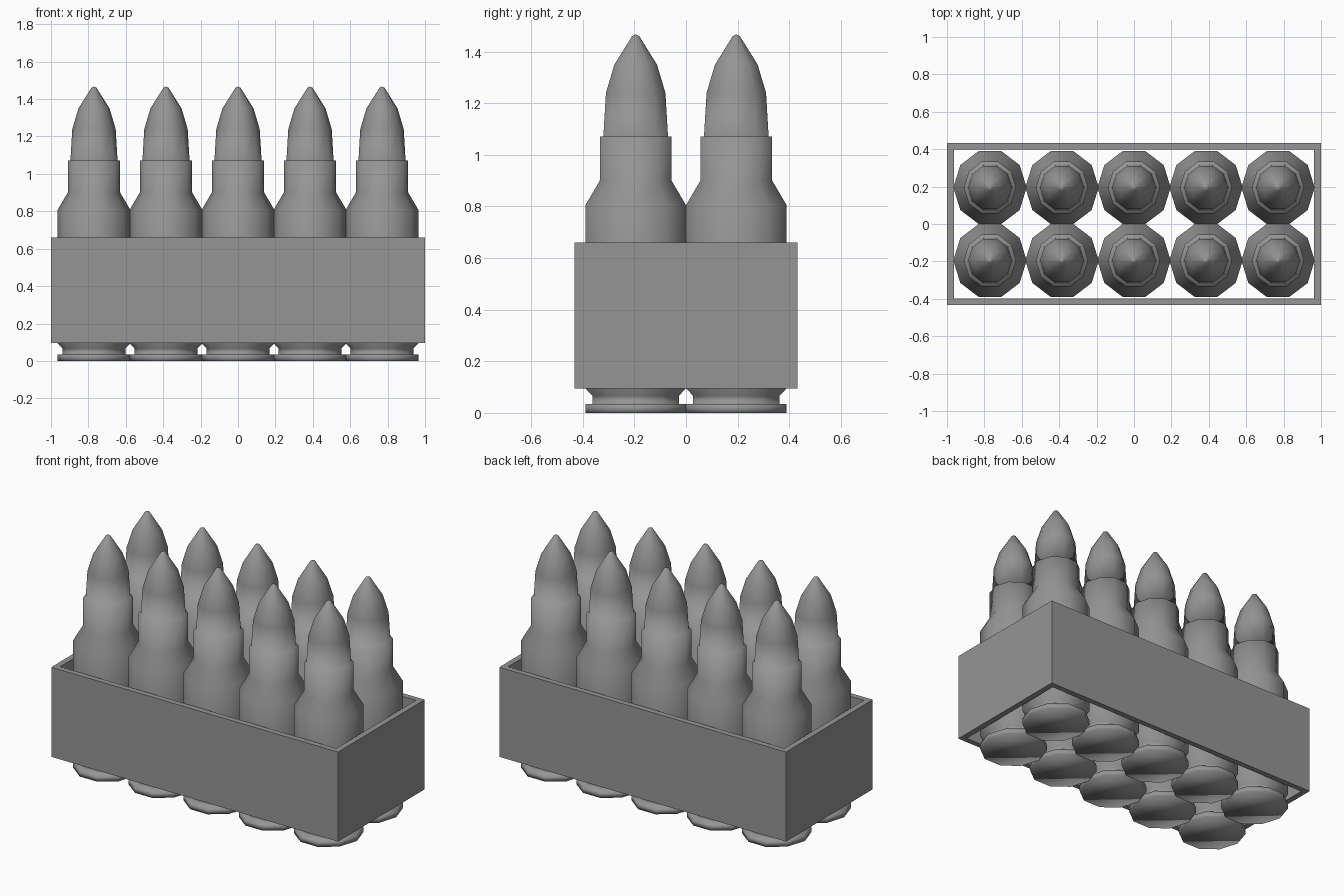
import bpy, bmesh
from math import cos, sin, pi

if "Cube" in bpy.data.objects:
    bpy.data.objects.remove(bpy.data.objects["Cube"])

SIDES = 10
# cartridge profile: radius, height from base to tip
PROFILE = [(0.196, 0.0), (0.196, 0.035), (0.168, 0.035), (0.168, 0.066),
           (0.196, 0.095), (0.196, 0.805), (0.140, 0.90), (0.140, 1.072),
           (0.126, 1.072), (0.116, 1.24), (0.083, 1.35), (0.014, 1.46)]
TIP = 1.467

dark = bpy.data.materials.new("dark_metal")
dark.diffuse_color = (0.3, 0.3, 0.3, 1)
dark.use_nodes = True
dark.node_tree.nodes["Principled BSDF"].inputs["Base Color"].default_value = dark.diffuse_color


def finish(bm, name):
    bmesh.ops.recalc_face_normals(bm, faces=bm.faces)
    mesh = bpy.data.meshes.new(name)
    bm.to_mesh(mesh)
    bm.free()
    mesh.materials.append(dark)
    return mesh


def lathe_mesh(name):
    bm = bmesh.new()
    rings = [[bm.verts.new((r * cos(2 * pi * i / SIDES),
                            1.045 * r * sin(2 * pi * i / SIDES), z))
              for i in range(SIDES)] for r, z in PROFILE]
    tip = bm.verts.new((0, 0, TIP))
    bm.faces.new(rings[0][::-1])
    for i in range(SIDES):
        j = (i + 1) % SIDES
        for a, b in zip(rings, rings[1:]):
            bm.faces.new((a[i], a[j], b[j], b[i]))
        bm.faces.new((rings[-1][i], rings[-1][j], tip))
    for f in bm.faces:
        f.smooth = True
    return finish(bm, name)


def add(name, mesh, loc=(0, 0, 0)):
    ob = bpy.data.objects.new(name, mesh)
    ob.location = loc
    bpy.context.collection.objects.link(ob)


# two rows of five fully smooth cartridges sharing one mesh
cartridge = lathe_mesh("cartridge")
for row, y in enumerate((-0.195, 0.195)):
    for col in range(5):
        add(f"cartridge_{row}_{col}", cartridge, ((col - 2) * 0.385, y, 0))

# rectangular holder sleeve, open at top and bottom
bm = bmesh.new()
loops = []
for x, y, z in ((1, 0.432, 0.095), (1, 0.432, 0.66),
                (0.963, 0.397, 0.66), (0.963, 0.397, 0.095)):
    loops.append([bm.verts.new((sx * x, sy * y, z))
                  for sx, sy in ((-1, -1), (1, -1), (1, 1), (-1, 1))])
for a, b in zip(loops, loops[1:] + loops[:1]):
    for i in range(4):
        j = (i + 1) % 4
        bm.faces.new((a[i], a[j], b[j], b[i]))
add("holder_sleeve", finish(bm, "holder_sleeve"))
